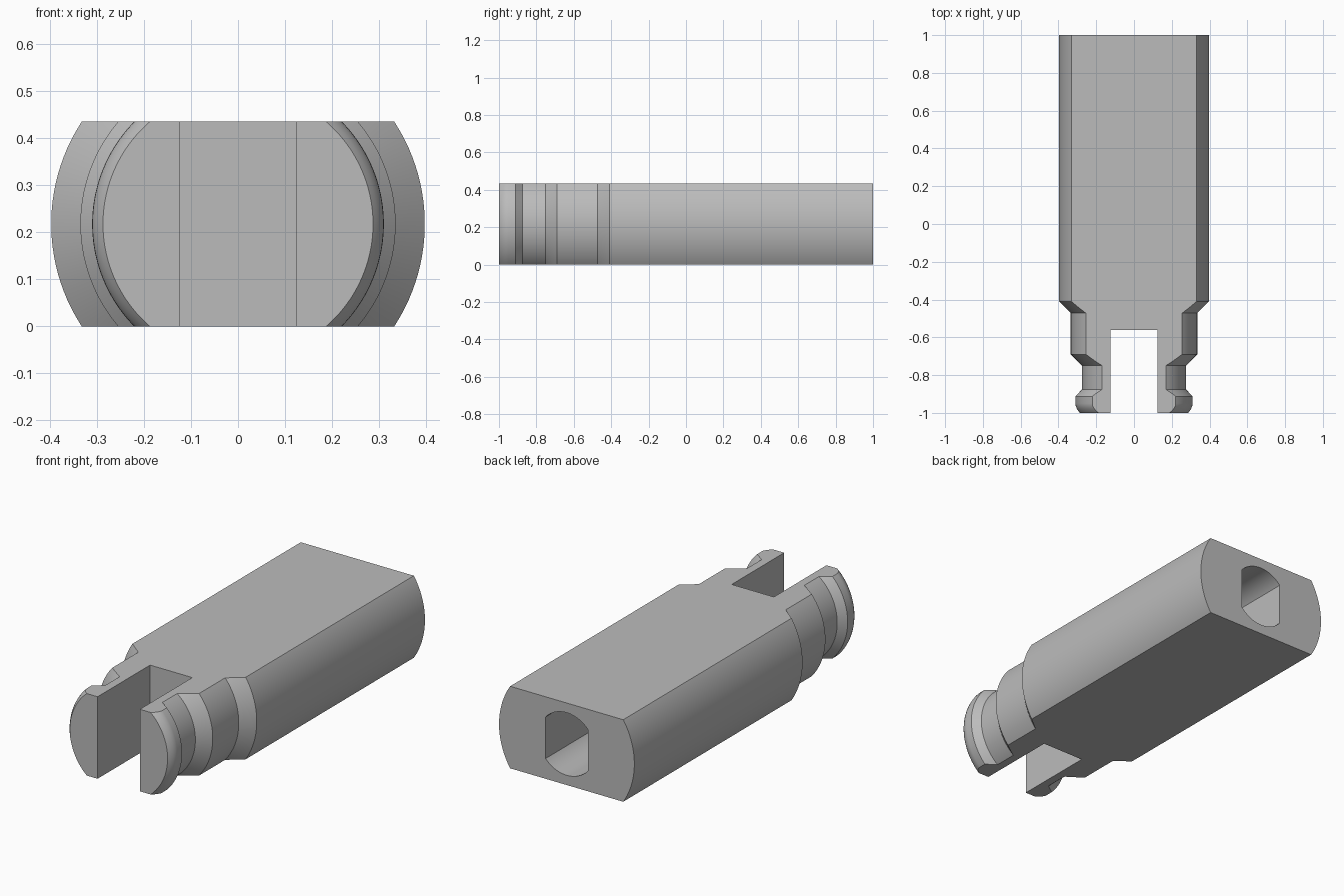
import bpy
import bmesh
import math
from mathutils import Matrix, Vector

cube = bpy.data.objects.get("Cube")
if cube:
    bpy.data.objects.remove(cube, do_unlink=True)

HEIGHT = 0.435
MID = HEIGHT / 2
SLOT_HALF = 0.124

grey = bpy.data.materials.new("plain_grey")
grey.use_nodes = True
grey.diffuse_color = (0.5, 0.5, 0.5, 1)
grey.node_tree.nodes["Principled BSDF"].inputs["Base Color"].default_value = grey.diffuse_color


def make_object(name, bm):
    bmesh.ops.recalc_face_normals(bm, faces=bm.faces)
    mesh = bpy.data.meshes.new(name)
    bm.to_mesh(mesh)
    bm.free()
    mesh.materials.append(grey)
    obj = bpy.data.objects.new(name, mesh)
    bpy.context.collection.objects.link(obj)
    return obj


def lathe(profile, steps):
    """Revolve (radius, y) points about the long axis and cap the ends."""
    bm = bmesh.new()
    rings = []
    for radius, y in profile:
        angles = [math.tau * (i + 0.5) / steps for i in range(steps)]
        rings.append([bm.verts.new((radius * math.cos(a), y, MID + radius * math.sin(a)))
                      for a in angles])
    for a, b in zip(rings, rings[1:]):
        for i in range(steps):
            j = (i + 1) % steps
            bm.faces.new((a[i], a[j], b[j], b[i]))
    bm.faces.new(rings[0])
    bm.faces.new(rings[-1])
    return bm


def trim(bm, point, normal):
    """Slice away everything beyond a plane and close the cut."""
    cut = bmesh.ops.bisect_plane(bm, geom=bm.verts[:] + bm.edges[:] + bm.faces[:],
                                 plane_co=point, plane_no=normal, clear_outer=True)
    edges = [e for e in cut["geom_cut"] if isinstance(e, bmesh.types.BMEdge)]
    bmesh.ops.contextual_create(bm, geom=edges)


def subtract(target, cutter):
    cutter.hide_render = True
    mod = target.modifiers.new("cut", "BOOLEAN")
    mod.operation = "DIFFERENCE"
    mod.solver = "EXACT"
    mod.object = cutter
    bpy.context.view_layer.objects.active = target
    bpy.ops.object.modifier_apply(modifier=mod.name)
    bpy.data.objects.remove(cutter, do_unlink=True)


# Stepped round shaft with a rounded nose, flattened above and below
nose = [(0.287, -1), (0.296, -0.989), (0.304, -0.975), (0.309, -0.961), (0.31, -0.95)]
steps = [(0.31, -0.912), (0.275, -0.875), (0.275, -0.75), (0.335, -0.69),
         (0.335, -0.472), (0.397, -0.41), (0.397, 1)]
bm = lathe(nose + steps, 128)
trim(bm, Vector((0, 0, HEIGHT)), Vector((0, 0, 1)))
trim(bm, Vector((0, 0, 0)), Vector((0, 0, -1)))
shaft = make_object("shaft", bm)

# Slot that splits the nose into two prongs
bm = bmesh.new()
size = Matrix.Diagonal((SLOT_HALF * 2, 0.64, 1, 1))
bmesh.ops.create_cube(bm, size=1, matrix=Matrix.Translation((0, -0.88, MID)) @ size)
subtract(shaft, make_object("slot_cutter", bm))

# Blind socket in the back end, round with two flat sides
bm = lathe([(0.166, 0.1), (0.166, 1.1)], 64)
for side in (-1, 1):
    trim(bm, Vector((side * SLOT_HALF, 0, MID)), Vector((side, 0, 0)))
subtract(shaft, make_object("socket_cutter", bm))

bpy.ops.object.select_all(action="DESELECT")
shaft.select_set(True)
bpy.context.view_layer.objects.active = shaft
bpy.ops.object.shade_smooth_by_angle(angle=math.radians(28))
